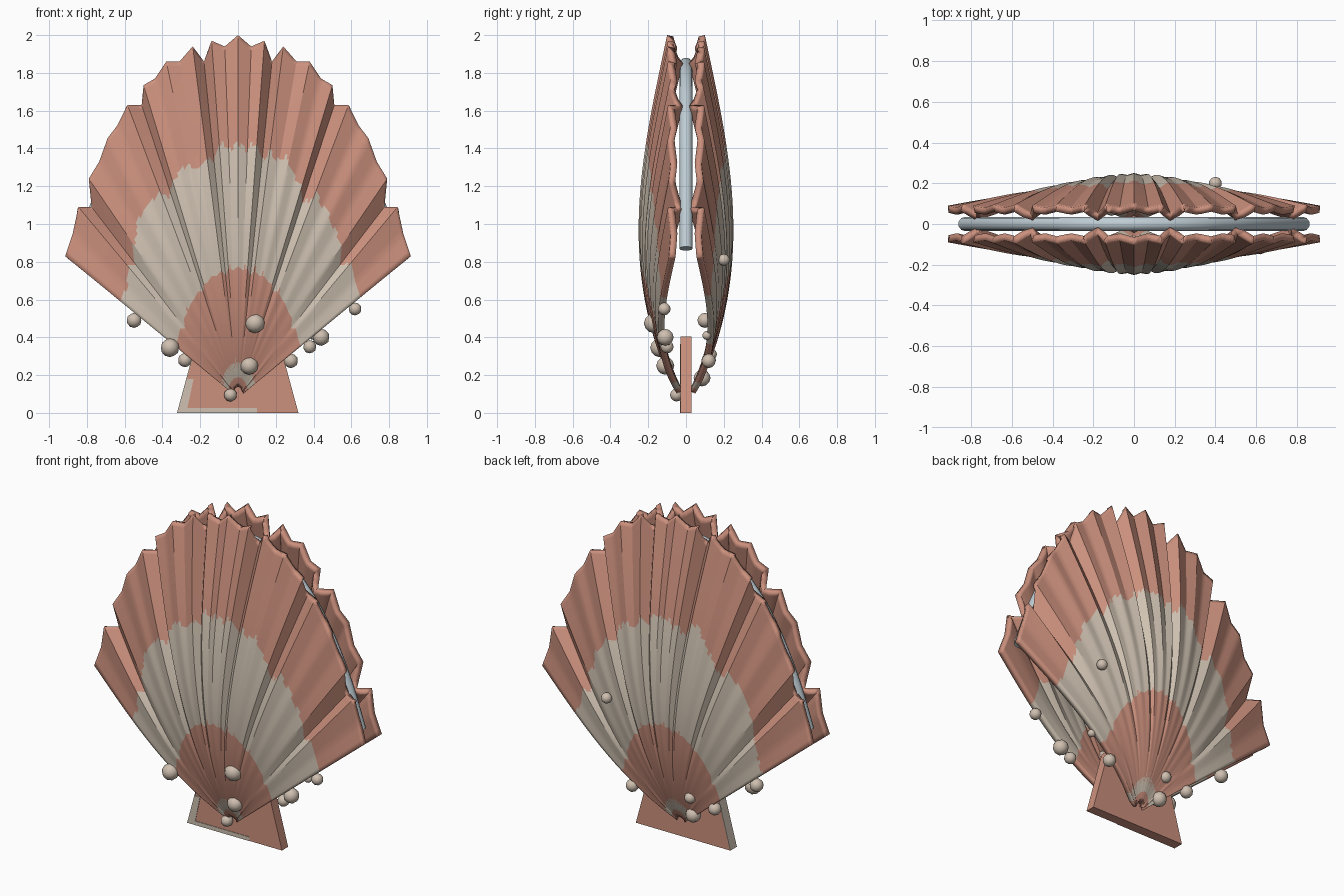
import bpy, bmesh, math
from mathutils import Vector, noise

cube = bpy.data.objects.get("Cube")
if cube:
    bpy.data.objects.remove(cube, do_unlink=True)


def material(name, rgb):
    m = bpy.data.materials.new(name)
    m.use_nodes = True
    m.diffuse_color = (*rgb, 1)
    m.node_tree.nodes["Principled BSDF"].inputs["Base Color"].default_value = (*rgb, 1)
    return m


SALMON = material("salmon", (0.60, 0.28, 0.205))
CREAM = material("cream", (0.62, 0.535, 0.44))
PEARL = material("pale_blue", (0.52, 0.61, 0.66))
BARNACLE = material("beige", (0.62, 0.52, 0.43))


def finish(obj, smooth=True, angle=30):
    bpy.ops.object.select_all(action='DESELECT')
    obj.select_set(True)
    bpy.context.view_layer.objects.active = obj
    if smooth:
        bpy.ops.object.shade_smooth_by_angle(angle=math.radians(angle))


def add_mesh(name, bm, mats):
    mesh = bpy.data.meshes.new(name)
    bm.to_mesh(mesh)
    bm.free()
    for m in mats:
        mesh.materials.append(m)
    obj = bpy.data.objects.new(name, mesh)
    bpy.context.collection.objects.link(obj)
    return obj


# Rim of half a valve: x, z and depth of each rib crest and groove
HINGE_Z = 0.08
HALF_RIM = [
    (0, 2, .1), (.07, 1.94, .08), (.14, 1.97, .095), (.18, 1.86, .05),
    (.24, 1.94, .095), (.31, 1.86, .08), (.38, 1.86, .095), (.44, 1.77, .08),
    (.5, 1.735, .09), (.51, 1.63, .05), (.585, 1.63, .095), (.64, 1.52, .08),
    (.69, 1.455, .095), (.735, 1.33, .08), (.79, 1.24, .09), (.775, 1.09, .05),
    (.845, 1.09, .095), (.875, .95, .08), (.915, .83, .09)]
RIM = [Vector((-x, z, y)) for x, z, y in reversed(HALF_RIM[1:])]
RIM += [Vector(p) for p in HALF_RIM]
SPLIT, ROWS, START = 4, 70, 0.03


def valve_point(rim, u, side):
    x, z, y = rim
    bulge = 0.19 - 0.10 * (x / 0.92) ** 2
    depth = y * u + 0.03 * (1 - u) + bulge * math.sin(math.pi * u ** 0.8)
    return Vector((x * u, side * depth, HINGE_Z + (z - HINGE_Z) * u))


def band(u, x, side):
    # Ragged growth bands, measured as a share of the way to the rim
    wobble = noise.noise(Vector((x * 5, side * 3, 0))) * 0.05
    jag = noise.noise(Vector((x * 28, side * 7, 4))) * 0.02
    if u > 0.70 + wobble + jag:
        return 0
    if u > 0.365 + jag * 0.6:
        return 1
    return 1 if 0.055 < u < 0.095 + jag else 0


def valve(name, side):
    columns = []
    for a, b in zip(RIM, RIM[1:]):
        columns += [a.lerp(b, i / SPLIT) for i in range(SPLIT)]
    columns.append(RIM[-1])
    bm = bmesh.new()
    levels = [START + (1 - START) * r / ROWS for r in range(ROWS + 1)]
    grid = [[bm.verts.new(valve_point(c, u, side)) for u in levels] for c in columns]
    for c in range(len(columns) - 1):
        for r in range(ROWS):
            quad = [grid[c][r], grid[c + 1][r], grid[c + 1][r + 1], grid[c][r + 1]]
            face = bm.faces.new(quad if side < 0 else quad[::-1])
            face.material_index = band((levels[r] + levels[r + 1]) / 2, columns[c].x, side)
    obj = add_mesh(name, bm, [SALMON, CREAM])
    finish(obj)
    solid = obj.modifiers.new("thickness", 'SOLIDIFY')
    solid.thickness = 0.035
    solid.offset = -1


valve("front_valve", -1)
valve("back_valve", 1)


# Flat outline in x and z, given thickness along y
def slab(name, outline, y0, y1, mat):
    bm = bmesh.new()
    face = bm.faces.new([bm.verts.new((x, y0, z)) for x, z in outline])
    ext = bmesh.ops.extrude_face_region(bm, geom=[face])
    verts = [v for v in ext["geom"] if isinstance(v, bmesh.types.BMVert)]
    bmesh.ops.translate(bm, verts=verts, vec=(0, y1 - y0, 0))
    bmesh.ops.recalc_face_normals(bm, faces=bm.faces)
    return add_mesh(name, bm, [mat])


# Hinge plate with a pale worn edge
slab("hinge_plate", [(-.32, 0), (.32, 0), (.21, .405), (-.21, .405)], -.03, .03, SALMON)
slab("worn_front_edge", [(-.32, 0), (.1, 0), (.1, .025), (-.268, .025),
                         (-.235, .18), (-.271, .18)], -.033, -.03, CREAM)
slab("worn_side_edge", [(-.323, 0), (-.319, 0), (-.22, .365), (-.224, .365)], -.033, .03, CREAM)

# Soft body edge: a tube following the rim between the valves
curve = bpy.data.curves.new("mantle", 'CURVE')
curve.dimensions = '3D'
curve.bevel_depth = 0.035
curve.bevel_resolution = 3
curve.use_fill_caps = True
crests = [p for p in RIM if p.z > 0.9 and p.z != 1.09 and p.z != 1.86 and p.y != 1.63]
path = [(p.x * .925, 0, HINGE_Z + (p.y - HINGE_Z) * .925) for p in RIM if p.z > .085]
path[0], path[-1] = (-.83, 0, .87), (.83, 0, .87)
spline = curve.splines.new('NURBS')
spline.points.add(len(path) - 1)
for point, co in zip(spline.points, path):
    point.co = (*co, 1)
spline.order_u = 4
spline.use_endpoint_u = True
spline.resolution_u = 4
curve.materials.append(PEARL)
mantle = bpy.data.objects.new("mantle", curve)
bpy.context.collection.objects.link(mantle)
finish(mantle, smooth=False)
bpy.ops.object.convert(target='MESH')
finish(bpy.context.object, angle=50)

# Barnacles: x, y, z, radius
BARNACLES = [
    (.09, -.17, .475, .053), (.06, -.11, .25, .048), (-.04, -.05, .095, .035),
    (-.36, -.14, .345, .05), (.38, -.1, .35, .035), (.44, -.11, .4, .045),
    (.62, -.115, .55, .034), (-.55, .1, .49, .04), (-.28, .12, .28, .038),
    (.28, .12, .275, .038), (.4, .11, .41, .024), (.4, .2, .81, .032),
    (-.12, .13, .31, .034), (-.11, .085, .185, .045)]
for x, y, z, r in BARNACLES:
    bm = bmesh.new()
    bmesh.ops.create_icosphere(bm, subdivisions=2, radius=r)
    bmesh.ops.translate(bm, verts=bm.verts, vec=(x, y, z))
    finish(add_mesh("barnacle", bm, [BARNACLE]), angle=40)
